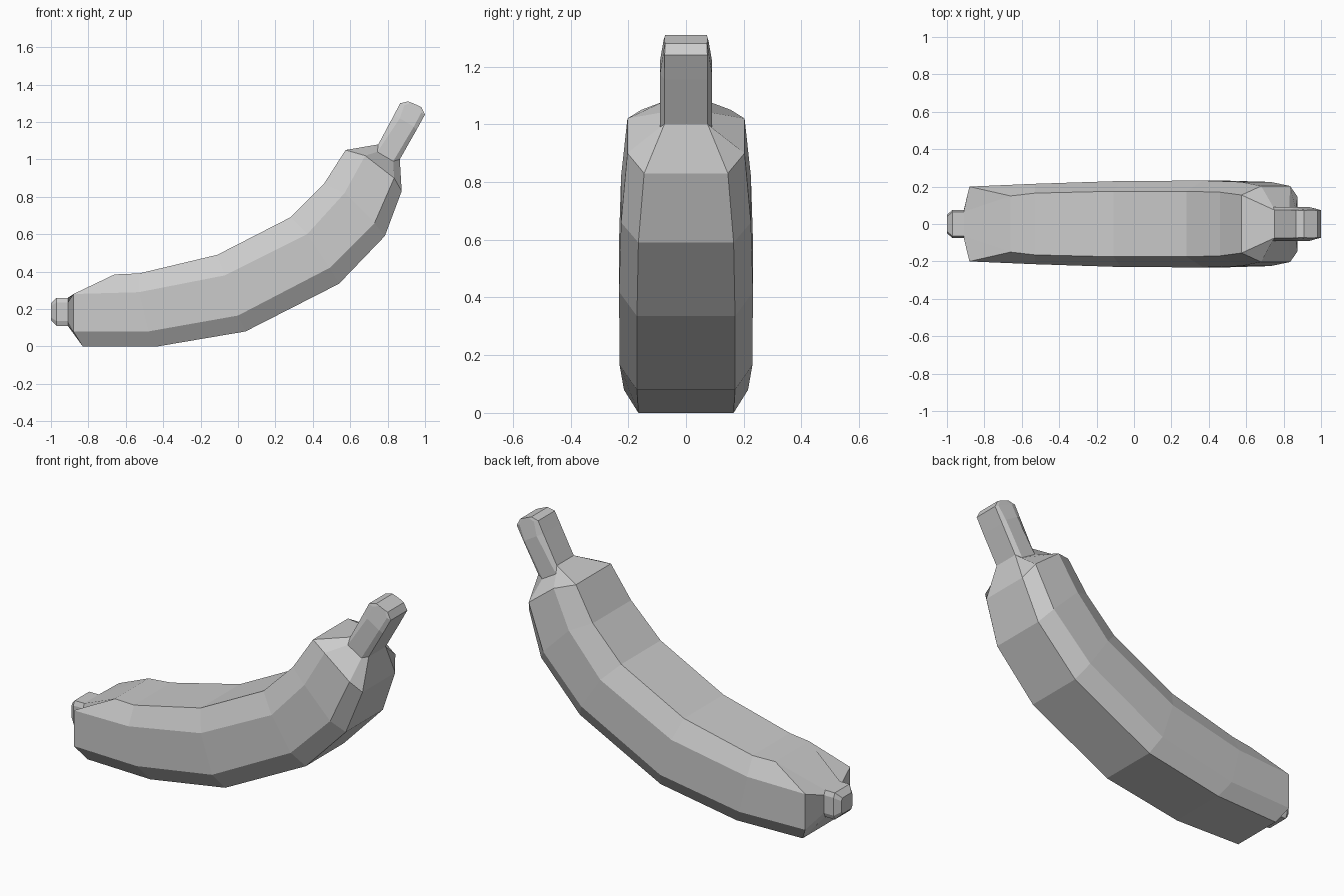
import bpy
import bmesh

cube = bpy.data.objects.get("Cube")
if cube:
    bpy.data.objects.remove(cube, do_unlink=True)

grey = bpy.data.materials.new("plain grey")
grey.use_nodes = True
grey.diffuse_color = (0.6, 0.6, 0.6, 1)
grey.node_tree.nodes["Principled BSDF"].inputs["Base Color"].default_value = (0.6, 0.6, 0.6, 1)


def loft(name, rings, cap_start=False, cap_end=False):
    """Skin eight-sided rings. Each ring: flat top/bottom half-widths, side
    half-width, then (x, z) of top, upper side, lower side and bottom."""
    bm = bmesh.new()
    loops = []
    for top_w, side_w, bottom_w, *profile in rings:
        half = [(x, w, z) for (x, z), w in zip(profile, (top_w, side_w, side_w, bottom_w))]
        half += [(x, -y, z) for x, y, z in reversed(half)]
        loops.append([bm.verts.new(co) for co in half])
    for a, b in zip(loops, loops[1:]):
        for j in range(8):
            k = (j + 1) % 8
            bm.faces.new((a[j], b[j], b[k], a[k]))
    if cap_start:
        bm.faces.new(loops[0])
    if cap_end:
        bm.faces.new(loops[-1][::-1])
    mesh = bpy.data.meshes.new(name)
    bm.to_mesh(mesh)
    bm.free()
    mesh.materials.append(grey)
    obj = bpy.data.objects.new(name, mesh)
    bpy.context.collection.objects.link(obj)
    return obj


# Rings shared by neighbouring parts
tip_base = (0.065, 0.075, 0.065, (-0.91, 0.26), (-0.91, 0.235), (-0.91, 0.135), (-0.91, 0.11))
stem_base = (0.075, 0.09, 0.075, (0.75, 1.08), (0.745, 1.04), (0.83, 0.99), (0.865, 1.0))

# Curved fruit, with the blunt end and the shoulder below the stem
loft("fruit_body", [
    tip_base,
    (0.15, 0.20, 0.15, (-0.66, 0.385), (-0.88, 0.28), (-0.88, 0.08), (-0.83, 0.0)),
    (0.165, 0.215, 0.165, (-0.53, 0.39), (-0.53, 0.29), (-0.48, 0.08), (-0.43, 0.0)),
    (0.175, 0.23, 0.17, (-0.11, 0.49), (-0.07, 0.38), (0.00, 0.165), (0.04, 0.08)),
    (0.175, 0.232, 0.17, (0.28, 0.69), (0.37, 0.60), (0.49, 0.42), (0.54, 0.335)),
    (0.17, 0.225, 0.165, (0.46, 0.87), (0.57, 0.82), (0.73, 0.66), (0.785, 0.59)),
    (0.155, 0.203, 0.145, (0.575, 1.05), (0.68, 1.02), (0.835, 0.90), (0.875, 0.83)),
    stem_base,
])

# Small blossom tip
loft("blossom_tip", [
    (0.04, 0.05, 0.04, (-1.0, 0.23), (-1.0, 0.215), (-1.0, 0.155), (-1.0, 0.14)),
    (0.065, 0.075, 0.065, (-0.97, 0.26), (-0.97, 0.235), (-0.97, 0.135), (-0.97, 0.11)),
    tip_base,
], cap_start=True)

# Stem with a bevelled end
loft("stem", [
    stem_base,
    (0.075, 0.09, 0.075, (0.833, 1.235), (0.865, 1.22), (0.94, 1.175), (0.953, 1.155)),
    (0.074, 0.078, 0.074, (0.867, 1.30), (0.89, 1.29), (0.98, 1.25), (1.0, 1.24)),
    (0.072, 0.074, 0.072, (0.91, 1.31), (0.93, 1.302), (0.965, 1.287), (0.98, 1.28)),
], cap_end=True)
